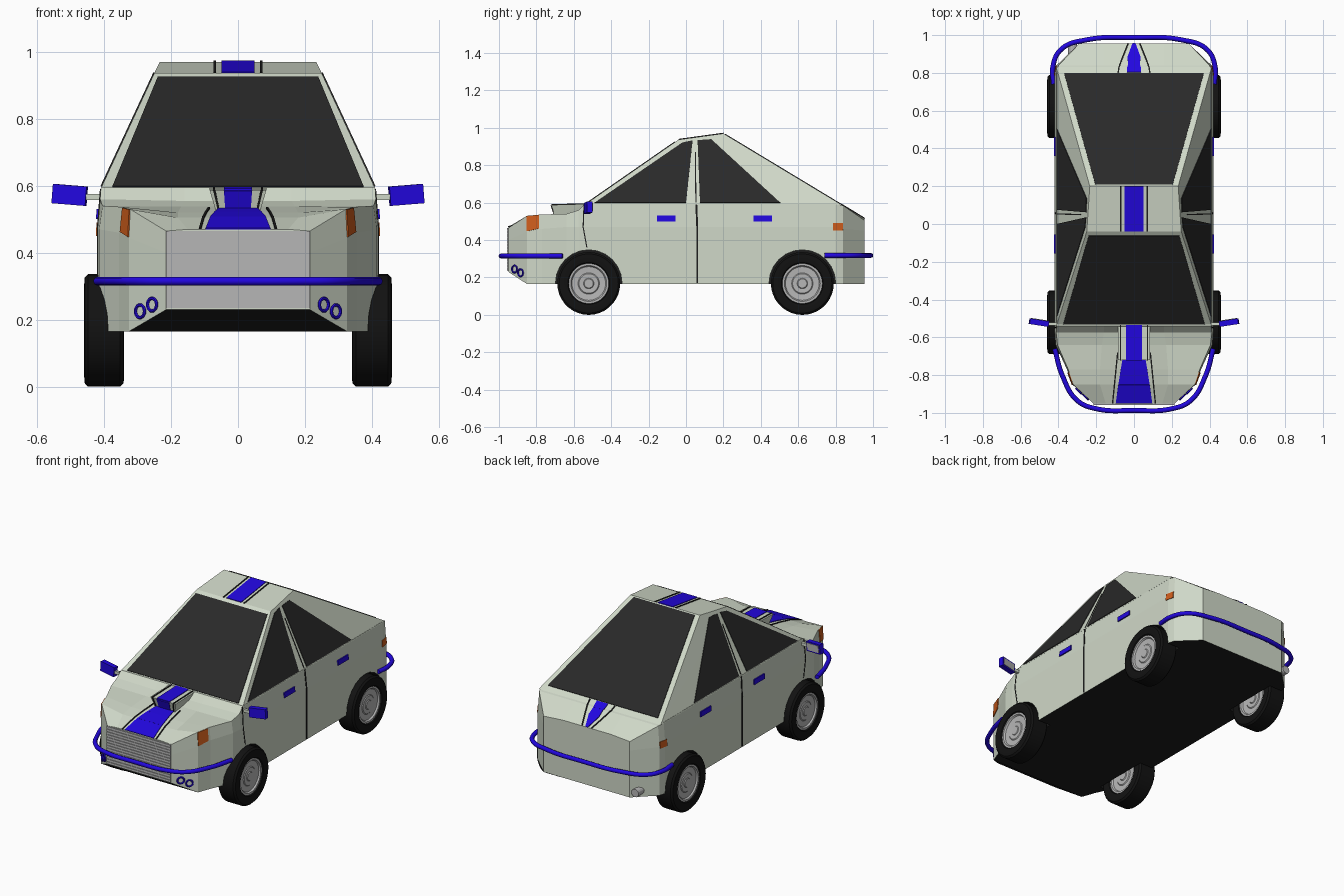
import bpy, bmesh, math
from mathutils import Vector, Euler

if "Cube" in bpy.data.objects:
    bpy.data.objects.remove(bpy.data.objects["Cube"])


def material(name, rgb):
    m = bpy.data.materials.new(name)
    m.use_nodes = True
    m.diffuse_color = (*rgb, 1)
    m.node_tree.nodes["Principled BSDF"].inputs["Base Color"].default_value = (*rgb, 1)
    return m


PAINT = material("pale grey green paint", (0.63, 0.69, 0.58))
BLUE = material("blue trim", (0.016, 0.002, 0.74))
GLASS = material("dark glass", (0.022, 0.022, 0.022))
BLACK = material("black underside", (0.012, 0.012, 0.012))
RUBBER = material("tyre rubber", (0.006, 0.006, 0.006))
METAL = material("grey metal", (0.47, 0.47, 0.47))
ORANGE = material("orange lamp", (0.62, 0.11, 0.012))


def activate(ob):
    bpy.ops.object.select_all(action='DESELECT')
    ob.select_set(True)
    bpy.context.view_layer.objects.active = ob


def finish(name, bm, mat, smooth=False):
    bmesh.ops.recalc_face_normals(bm, faces=bm.faces)
    mesh = bpy.data.meshes.new(name)
    bm.to_mesh(mesh)
    bm.free()
    ob = bpy.data.objects.new(name, mesh)
    bpy.context.collection.objects.link(ob)
    mesh.materials.append(mat)
    if smooth:
        activate(ob)
        bpy.ops.object.shade_smooth_by_angle(angle=math.radians(35))
    return ob


def hull(name, pts, mat):
    bm = bmesh.new()
    bmesh.ops.convex_hull(bm, input=[bm.verts.new(p) for p in pts])
    return finish(name, bm, mat)


def box(name, centre, size, mat, rot=(0, 0, 0)):
    bm = bmesh.new()
    bmesh.ops.create_cube(bm, size=1)
    turn = Euler(rot).to_matrix()
    for v in bm.verts:
        v.co = turn @ Vector([a * b for a, b in zip(v.co, size)]) + Vector(centre)
    return finish(name, bm, mat)


def plate(name, polys, mat, lift=0.004):
    """Thin plates standing just proud of the surface they lie on."""
    bm = bmesh.new()
    for pts in polys:
        pts = [Vector(p) for p in pts]
        mid = sum(pts, Vector()) / len(pts)
        n = (pts[1] - pts[0]).cross(pts[2] - pts[0]).normalized()
        if n.dot(mid - Vector((0, mid.y * 0.8, 0.4))) < 0:
            n.negate()
        low = [bm.verts.new(p - n * 0.002) for p in pts]
        high = [bm.verts.new(p + n * lift) for p in pts]
        bm.faces.new(low)
        bm.faces.new(high)
        for i in range(len(pts)):
            j = (i + 1) % len(pts)
            bm.faces.new((low[i], low[j], high[j], high[i]))
    return finish(name, bm, mat)


def ribbon(name, rows, mat, sides=(1,)):
    """Strip along the car; rows are (y, z, inner x, outer x)."""
    plate(name, [[(s * a[2], a[0], a[1]), (s * a[3], a[0], a[1]),
                  (s * b[3], b[0], b[1]), (s * b[2], b[0], b[1])]
                 for s in sides for a, b in zip(rows, rows[1:])], mat)


def side_x(z):
    if z <= 0.47:
        return 0.42
    return 0.42 - (z - 0.47) / 13 if z <= 0.59 else 0.411 - 0.465 * (z - 0.59)


def side_plate(name, polys, mat, lift=0.004):
    plate(name, [[(s * side_x(z), y, z) for y, z in p] for s in (1, -1) for p in polys], mat, lift)


def seam(name, path, w=0.005):
    side_plate(name, [[(a[0] - w, a[1]), (a[0] + w, a[1]), (b[0] + w, b[1]), (b[0] - w, b[1])]
                      for a, b in zip(path, path[1:])], BLACK, 0.002)


# Lower body, lofted: y, width, floor, crease z, shoulder x, shoulder z, hood x, hood z
stations = [(-0.95, 0.215, 0.23, 0.40, 0.215, 0.465, 0.15, 0.47),
            (-0.85, 0.326, 0.165, 0.445, 0.322, 0.53, 0.18, 0.505),
            (-0.77, 0.355, 0.165, 0.46, 0.348, 0.537, 0.18, 0.52),
            (-0.64, 0.415, 0.165, 0.47, 0.405, 0.54, 0.17, 0.538),
            (-0.575, 0.42, 0.165, 0.47, 0.412, 0.56, 0.16, 0.555),
            (-0.54, 0.42, 0.165, 0.47, 0.41, 0.595, 0.16, 0.595),
            (0.80, 0.42, 0.165, 0.47, 0.41, 0.595, 0.16, 0.595),
            (0.84, 0.41, 0.165, 0.46, 0.40, 0.585, 0.16, 0.585),
            (0.955, 0.29, 0.165, 0.45, 0.29, 0.505, 0.16, 0.515)]
bm = bmesh.new()
rings = []
for y, w, zb, zc, xs, zs, xh, zh in stations:
    half = [(w, zb), (w, zc), (xs, zs), (xh, zh)]
    loop = half + [(-x, z) for x, z in reversed(half)]
    rings.append([bm.verts.new((x, y, z)) for x, z in loop])
for a, b in zip(rings, rings[1:]):
    for i in range(8):
        j = (i + 1) % 8
        bm.faces.new((a[i], a[j], b[j], b[i]))
bm.faces.new(rings[0])
bm.faces.new(rings[-1])
body = finish("body", bm, PAINT)
body.data.materials.append(BLACK)

# Wheel arches
AXLES = {"front": -0.52, "rear": 0.622}
for y in AXLES.values():
    for s in (1, -1):
        bpy.ops.mesh.primitive_cylinder_add(vertices=24, radius=0.178, depth=0.2,
                                            location=(s * 0.435, y, 0.17), rotation=(0, math.pi / 2, 0))
        cutter = bpy.context.object
        cutter.hide_render = True
        mod = body.modifiers.new("arch", 'BOOLEAN')
        mod.operation, mod.solver, mod.object = 'DIFFERENCE', 'EXACT', cutter
        activate(body)
        bpy.ops.object.modifier_apply(modifier=mod.name)
        bpy.data.objects.remove(cutter)
for p in body.data.polygons:
    c = p.center
    arch = any(math.hypot(c.y - y, c.z - 0.17) < 0.183 for y in AXLES.values()) and abs(c.x) < 0.405
    p.material_index = int(arch or p.normal.z < -0.6)

# Cabin and glass
hull("cabin", [(s * x, y, z) for s in (1, -1) for x, y, z in
               ((0.411, -0.54, 0.59), (0.25, -0.04, 0.937), (0.234, 0.2, 0.97), (0.411, 0.83, 0.59))], PAINT)
plate("windshield", [[(-0.375, -0.53, 0.597), (0.375, -0.53, 0.597), (0.24, -0.06, 0.923), (-0.24, -0.06, 0.923)]], GLASS)
plate("rear_window", [[(-0.37, 0.798, 0.609), (0.37, 0.798, 0.609), (0.205, 0.208, 0.965), (-0.205, 0.208, 0.965)]], GLASS)
side_plate("front_side_windows", [[(-0.49, 0.598), (0.0, 0.598), (0.035, 0.932), (-0.02, 0.92)]], GLASS)
side_plate("rear_side_windows", [[(0.075, 0.598), (0.505, 0.598), (0.135, 0.938), (0.062, 0.933)]], GLASS)
seam("centre_door_seams", [(0.06, 0.17), (0.06, 0.47), (0.055, 0.59)])
seam("pillar_seams", [(0.053, 0.6), (0.05, 0.87)], 0.003)
seam("front_door_seams", [(-0.53, 0.36), (-0.55, 0.47), (-0.545, 0.59)], 0.003)
side_plate("door_handles", [[(y, 0.5), (y + 0.1, 0.5), (y + 0.1, 0.53), (y, 0.53)] for y in (-0.155, 0.36)], BLUE, 0.007)

# Hood scoop
hull("hood_scoop", [(s * x, y, z) for s in (1, -1) for x, y, z in
                    ((0.065, -0.70, 0.52), (0.085, -0.72, 0.588), (0.085, -0.54, 0.593), (0.065, -0.54, 0.53))], PAINT)
plate("scoop_mouth", [[(-0.038, -0.7, 0.525), (0.038, -0.7, 0.525), (0.042, -0.72, 0.586), (-0.042, -0.72, 0.586)]], BLUE)
plate("scoop_mouth_pinstripes", [[(s * 0.054, -0.7, 0.525), (s * 0.06, -0.7, 0.525),
                                  (s * 0.074, -0.72, 0.586), (s * 0.067, -0.72, 0.586)] for s in (1, -1)], BLACK)

# Racing stripes with dark pinstripes: name, rows of (y, z, blue half width, pin x)
stripes = {"hood": [(-0.95, 0.47, 0.097, 0.11), (-0.85, 0.505, 0.083, 0.1),
                    (-0.77, 0.52, 0.07, 0.092), (-0.68, 0.533, 0.055, 0.083)],
           "scoop": [(-0.72, 0.588, 0.042, 0.068), (-0.535, 0.593, 0.042, 0.068)],
           "roof": [(-0.04, 0.937, 0.05, 0.066), (0.2, 0.97, 0.05, 0.066)],
           "trunk": [(0.802, 0.607, 0.037, 0.08), (0.828, 0.591, 0.036, 0.076), (0.842, 0.584, 0.032, 0.072),
                     (0.885, 0.558, 0.034, 0.056), (0.955, 0.515, 0.008, 0.028)]}
for part, rows in stripes.items():
    ribbon(part + "_stripe", [(y, z, -w, w) for y, z, w, p in rows], BLUE)
    ribbon(part + "_pinstripes", [(y, z, p, p + 0.007) for y, z, w, p in rows], BLACK, (1, -1))

# Grille with slats
box("grille_back", (0, -0.951, 0.35), (0.43, 0.006, 0.23), METAL)
for i in range(14):
    box("grille_slat", (0, -0.954, 0.243 + i * 0.0165), (0.43, 0.007, 0.0135), METAL)

# Lamps
plate("front_markers", [[(s * x, y, z) for x, y, z in ((0.326, -0.85, 0.447), (0.35, -0.785, 0.462),
      (0.343, -0.785, 0.534), (0.322, -0.85, 0.529))] for s in (1, -1)], ORANGE)
plate("rear_markers", [[(s * x, y, z) for x, y, z in ((0.421, 0.785, 0.45), (0.411, 0.838, 0.45),
      (0.409, 0.838, 0.49), (0.419, 0.785, 0.49))] for s in (1, -1)], ORANGE)
for s in (1, -1):
    for x, y, z in ((0.257, -0.917, 0.245), (0.293, -0.885, 0.225)):
        bpy.ops.mesh.primitive_torus_add(major_radius=0.019, minor_radius=0.005, major_segments=20, minor_segments=6,
                                         location=(s * x, y, z), rotation=(math.pi / 2, 0, s * math.radians(45)))
        bpy.context.object.name = "fog_lamp_ring"
        bpy.context.object.data.materials.append(BLUE)


# Tube bumpers
def tube(name, half, z):
    pts = half + [(-x, y) for x, y in reversed(half) if x]
    cu = bpy.data.curves.new(name, 'CURVE')
    cu.dimensions, cu.bevel_depth, cu.bevel_resolution, cu.use_fill_caps = '3D', 0.013, 2, True
    sp = cu.splines.new('BEZIER')
    sp.bezier_points.add(len(pts) - 1)
    for bp, (x, y) in zip(sp.bezier_points, pts):
        bp.co = (x, y, z)
        bp.handle_left_type = bp.handle_right_type = 'AUTO'
    cu.materials.append(BLUE)
    ob = bpy.data.objects.new(name, cu)
    bpy.context.collection.objects.link(ob)
    activate(ob)
    bpy.ops.object.convert(target='MESH')
    bpy.ops.object.shade_smooth()


tube("front_bumper", [(0.42, -0.66), (0.38, -0.8), (0.3, -0.935), (0.2, -0.978), (0, -0.987)], 0.315)
tube("rear_bumper", [(0.425, 0.74), (0.43, 0.83), (0.385, 0.925), (0.25, 0.975), (0, 0.987)], 0.318)


# Wheels
def lathe(name, profile, centre, mat):
    bm = bmesh.new()
    prev = [bm.verts.new((x, 0, r)) for x, r in profile]
    edges = [bm.edges.new(p) for p in zip(prev, prev[1:])]
    bmesh.ops.spin(bm, geom=prev + edges, axis=(1, 0, 0), cent=(0, 0, 0), steps=36, angle=math.tau)
    bmesh.ops.remove_doubles(bm, verts=bm.verts, dist=0.0002)
    bmesh.ops.translate(bm, verts=bm.verts, vec=centre)
    finish(name, bm, mat, True)


tyre = [(0.045, 0.103), (0.056, 0.112), (0.06, 0.135), (0.058, 0.158), (0.048, 0.168)]
rim = [(0.046, 0), (0.046, 0.024), (0.042, 0.028), (0.043, 0.052), (0.039, 0.057), (0.041, 0.09), (0.05, 0.096), (0.05, 0.107)]
for end, y in AXLES.items():
    for side, s in (("left", 1), ("right", -1)):
        at = (s * 0.4, y, 0.168)
        for part, prof, mat in (("tyre", tyre, RUBBER), ("rim", rim, METAL)):
            lathe(f"{end}_{side}_{part}", prof + [(-x, r) for x, r in reversed(prof)], at, mat)

# Door mirrors
for side, s in (("left", 1), ("right", -1)):
    rot = (0, -0.08 * s, 0.15 * s)
    box(side + "_mirror", (s * 0.503, -0.522, 0.573), (0.102, 0.03, 0.058), BLUE, rot)
    box(side + "_mirror_glass", (s * 0.5007, -0.506, 0.573), (0.085, 0.004, 0.042), METAL, rot)
    box(side + "_mirror_arm", (s * 0.43, -0.53, 0.567), (0.06, 0.016, 0.018), PAINT)

# Exhaust pipe
bpy.ops.mesh.primitive_cylinder_add(vertices=16, radius=0.024, depth=0.09,
                                    location=(-0.325, 0.91, 0.2), rotation=(math.pi / 2, 0, 0))
bpy.context.object.name = "exhaust_pipe"
bpy.context.object.data.materials.append(METAL)
